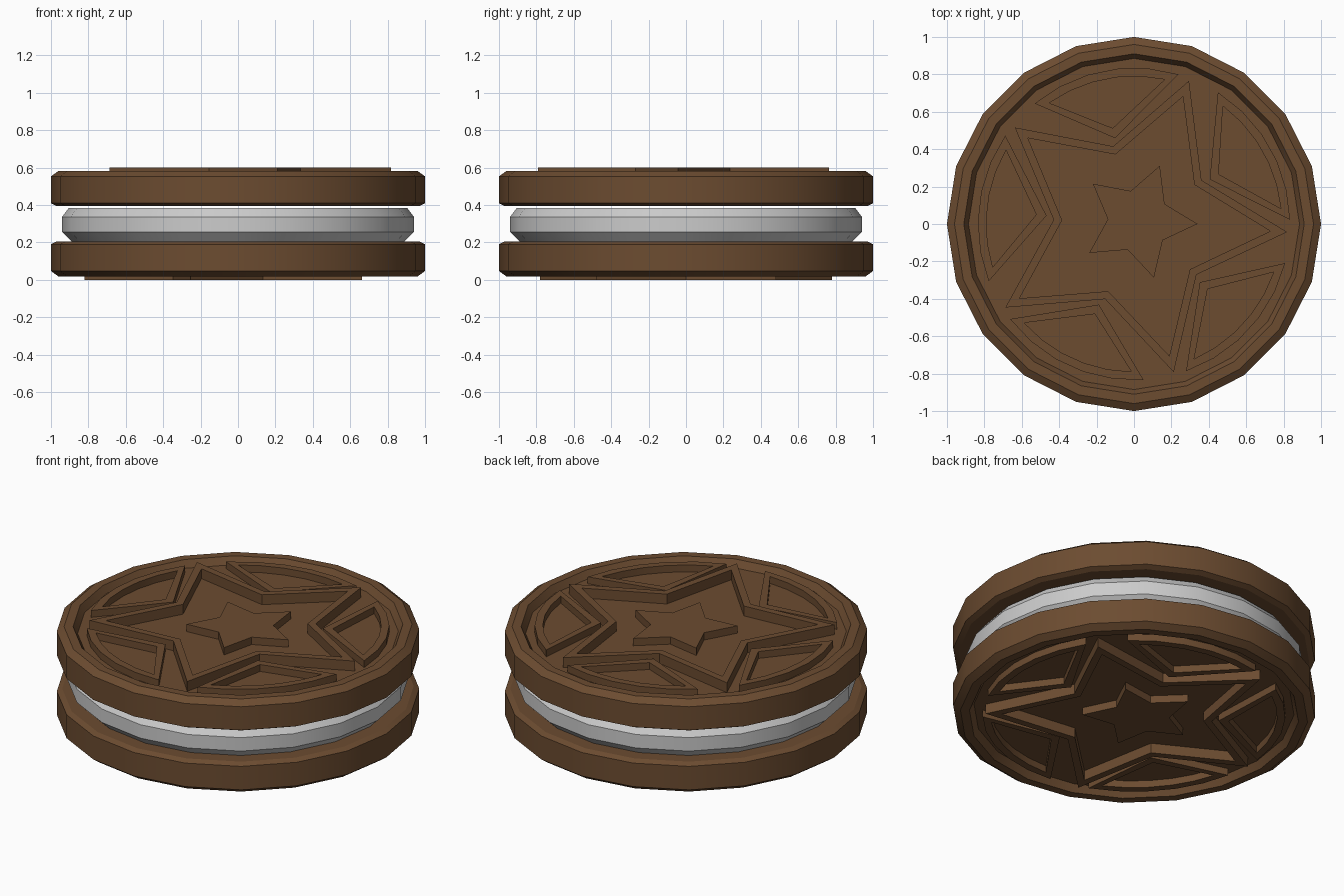
import bpy, bmesh
from math import sin, cos, radians, pi

if "Cube" in bpy.data.objects:
    bpy.data.objects.remove(bpy.data.objects["Cube"])

SIDES, MID = 20, 0.3          # disc sides, height of the mirror plane
FLOOR = 0.54                  # recessed floor of the wafer face

brown = bpy.data.materials.new("chocolate_biscuit")
brown.diffuse_color = (0.15, 0.072, 0.03, 1)
brown.use_nodes = True
brown.node_tree.nodes["Principled BSDF"].inputs["Base Color"].default_value = brown.diffuse_color


def polar(r, deg, cx=0, cy=0):
    return (cx + r * cos(radians(deg)), cy + r * sin(radians(deg)))


def finish(bm, name, mat=None, flip=False):
    # flip turns the part over (about the y axis) for the lower wafer
    if flip:
        for v in bm.verts:
            v.co.x, v.co.z = -v.co.x, 2 * MID - v.co.z
    bmesh.ops.recalc_face_normals(bm, faces=bm.faces)
    me = bpy.data.meshes.new(name)
    bm.to_mesh(me)
    bm.free()
    ob = bpy.data.objects.new(name, me)
    bpy.context.collection.objects.link(ob)
    if mat:
        me.materials.append(mat)
    bpy.ops.object.select_all(action='DESELECT')
    ob.select_set(True)
    bpy.context.view_layer.objects.active = ob
    bpy.ops.object.shade_smooth_by_angle(angle=radians(22))
    return ob


def bridge(bm, a, b):
    n = len(a)
    for i in range(n):
        j = (i + 1) % n
        bm.faces.new((a[i], a[j], b[j], b[i]))


def lathe(name, profile, mat=None, flip=False):
    bm = bmesh.new()
    loops = [[bm.verts.new((*polar(r, 360 * i / SIDES), z)) for i in range(SIDES)]
             for r, z in profile]
    for a, b in zip(loops, loops[1:]):
        bridge(bm, a, b)
    bm.faces.new(loops[0])
    bm.faces.new(loops[-1])
    return finish(bm, name, mat, flip)


def star(tip, valley, rot, cx=0, cy=0):
    return [polar(valley if i % 2 else tip, rot + 36 * i, cx, cy) for i in range(10)]


def segment(valley, radius, mid, half):
    # point toward the centre plus an outer arc
    arc = [polar(radius, mid - half + 2 * half * i / 5) for i in range(6)]
    return [polar(valley, mid + 1)] + arc


def add_band(bm, outer, inner, z0, z1):
    rings = [[bm.verts.new((x, y, z)) for x, y in pts]
             for pts, z in ((outer, z0), (outer, z1), (inner, z1), (inner, z0))]
    for i in range(4):
        bridge(bm, rings[i], rings[(i + 1) % 4])


def wafer(label, rot, flip):
    # disc with bevelled edge, raised rim and sunken face
    lathe(label + "_wafer", [(0.97, 0.395), (1.0, 0.41), (1.0, 0.553), (0.96, 0.582),
                             (0.91, 0.582), (0.885, FLOOR)], brown, flip)
    z0 = FLOOR - 0.005
    # large star outline
    bm = bmesh.new()
    add_band(bm, star(0.82, 0.43, rot), star(0.73, 0.385, rot), z0, 0.6)
    finish(bm, label + "_star_outline", brown, flip)
    # five frames between the star points
    bm = bmesh.new()
    for k in range(5):
        m = rot + 32.5 + 72 * k
        add_band(bm, segment(0.47, 0.835, m, 28), segment(0.525, 0.79, m, 23.5), z0, 0.582)
    finish(bm, label + "_segment_frames", brown, flip)
    # small solid star in the middle
    bm = bmesh.new()
    pts = star(0.315, 0.165, rot, 0.025, 0.017)
    low = [bm.verts.new((x, y, z0)) for x, y in pts]
    high = [bm.verts.new((x, y, 0.585)) for x, y in pts]
    bridge(bm, low, high)
    bm.faces.new(low)
    bm.faces.new(high)
    finish(bm, label + "_centre_star", brown, flip)


wafer("top", -3, False)
wafer("bottom", 0, True)

# cream filling
lathe("cream_filling", [(0.89, 0.205), (0.94, 0.255), (0.94, 0.337), (0.905, 0.384)])
